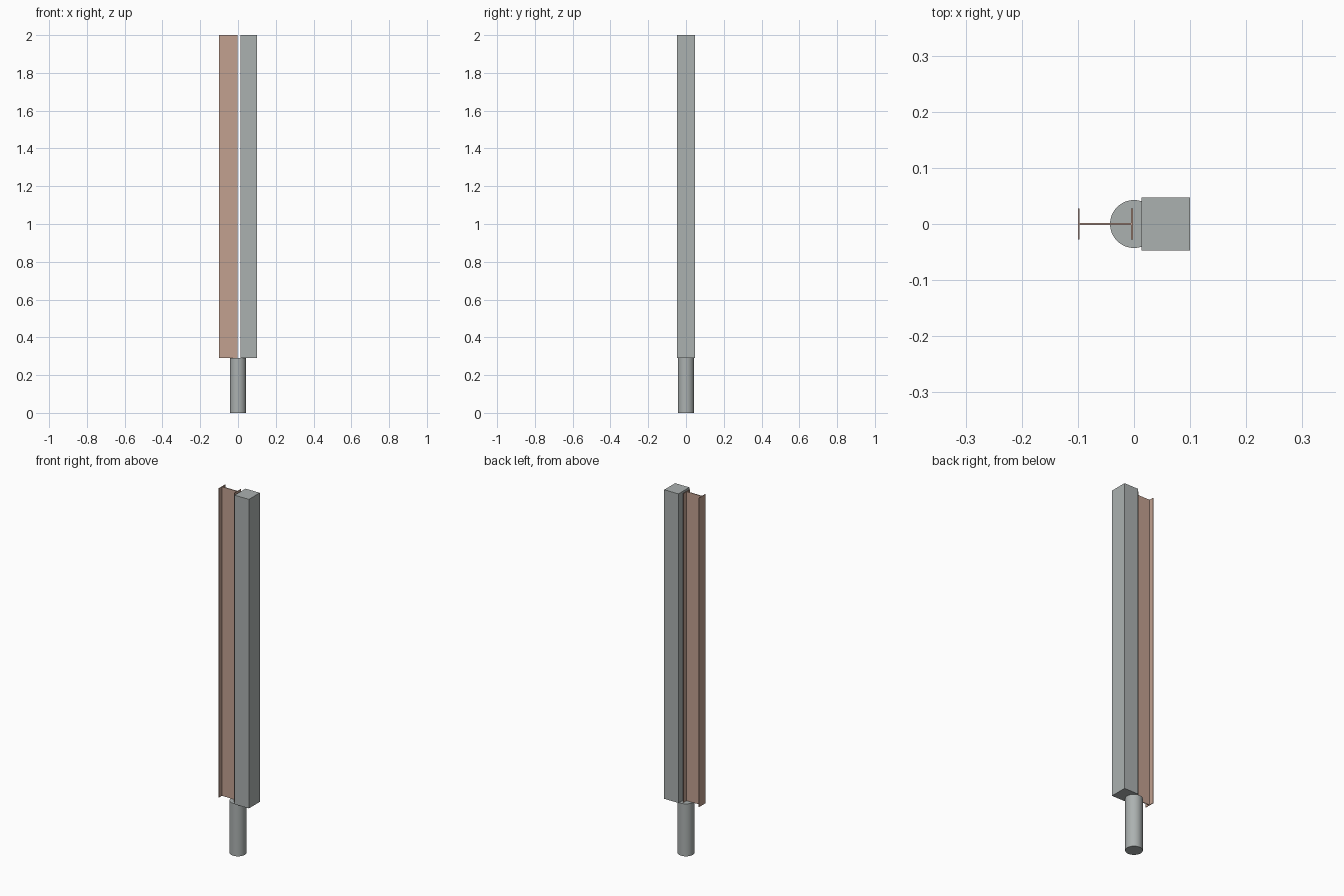
import bpy
import bmesh

if "Cube" in bpy.data.objects:
    bpy.data.objects.remove(bpy.data.objects["Cube"], do_unlink=True)

BASE_Z, TOP_Z = 0.29, 2.0


def material(name, rgb):
    mat = bpy.data.materials.new(name)
    mat.use_nodes = True
    mat.diffuse_color = (*rgb, 1)
    mat.node_tree.nodes["Principled BSDF"].inputs["Base Color"].default_value = (*rgb, 1)
    return mat


def extrude_profile(name, points, z0, z1, mat):
    """Solid prism from a closed plan outline."""
    bm = bmesh.new()
    face = bm.faces.new([bm.verts.new((x, y, z0)) for x, y in points])
    grown = bmesh.ops.extrude_face_region(bm, geom=[face])["geom"]
    verts = [g for g in grown if isinstance(g, bmesh.types.BMVert)]
    bmesh.ops.translate(bm, verts=verts, vec=(0, 0, z1 - z0))
    bmesh.ops.recalc_face_normals(bm, faces=bm.faces)
    mesh = bpy.data.meshes.new(name)
    bm.to_mesh(mesh)
    bm.free()
    mesh.materials.append(mat)
    obj = bpy.data.objects.new(name, mesh)
    bpy.context.collection.objects.link(obj)
    return obj


grey = material("concrete grey", (0.41, 0.44, 0.435))
brown = material("primer brown", (0.54, 0.355, 0.28))

# Square column
x0, x1, half = 0.013, 0.1, 0.0475
extrude_profile("square_column", [(x0, -half), (x1, -half), (x1, half), (x0, half)],
                BASE_Z, TOP_Z, grey)

# I-section beam: two thin flanges joined by a web
left, right, flange, web, thick = -0.1, -0.002, 0.0275, 0.0022, 0.003
lower = [(left, -flange), (left + thick, -flange), (left + thick, -web),
         (right - thick, -web), (right - thick, -flange), (right, -flange)]
upper = [(x, -y) for x, y in reversed(lower)]
extrude_profile("steel_beam", lower + upper, BASE_Z, TOP_Z, brown)

# Round pile below
bpy.ops.mesh.primitive_cylinder_add(vertices=48, radius=0.0427, depth=BASE_Z,
                                    location=(0, 0, BASE_Z / 2))
pile = bpy.context.object
pile.name = "round_pile"
pile.data.materials.append(grey)
bpy.ops.object.shade_smooth_by_angle()
